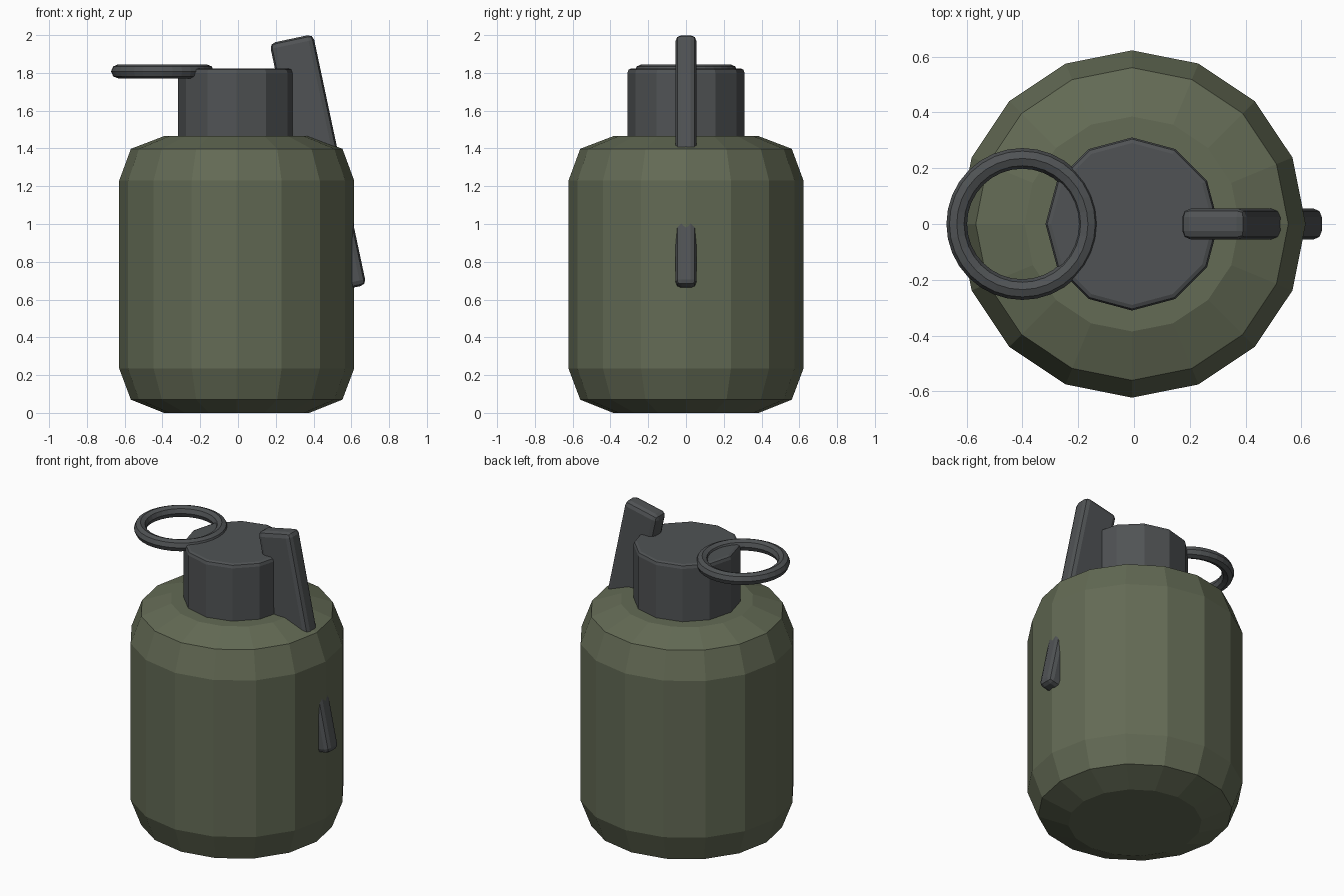
import bpy, bmesh, math
from mathutils import Matrix, Vector

if "Cube" in bpy.data.objects:
    bpy.data.objects.remove(bpy.data.objects["Cube"])


def material(name, rgb):
    m = bpy.data.materials.new(name)
    m.diffuse_color = (*rgb, 1)
    m.use_nodes = True
    m.node_tree.nodes["Principled BSDF"].inputs["Base Color"].default_value = m.diffuse_color
    return m


olive = material("olive green", (0.125, 0.145, 0.09))
steel = material("dark steel", (0.08, 0.086, 0.09))
CX = -0.007  # axis of the body


def finish(name, bm, mat):
    bmesh.ops.recalc_face_normals(bm, faces=bm.faces)
    me = bpy.data.meshes.new(name)
    bm.to_mesh(me)
    bm.free()
    me.materials.append(mat)
    ob = bpy.data.objects.new(name, me)
    bpy.context.collection.objects.link(ob)
    return ob


def lathe(name, profile, sides, mat):
    """Closed turned solid from (radius, height) points, flat ends."""
    bm = bmesh.new()
    rings = []
    for r, z in profile:
        angles = [math.tau * i / sides for i in range(sides)]
        rings.append([bm.verts.new((CX + r * math.cos(a), r * math.sin(a), z))
                      for a in angles])
    for lo, hi in zip(rings, rings[1:]):
        for i in range(sides):
            j = (i + 1) % sides
            bm.faces.new((lo[i], lo[j], hi[j], hi[i]))
    bm.faces.new(rings[0][::-1])
    bm.faces.new(rings[-1])
    return finish(name, bm, mat)


# Bevelled canister body
lathe("body", [(0.385, 0), (0.56, 0.07), (0.622, 0.235),
               (0.622, 1.23), (0.56, 1.398), (0.385, 1.465)], 16, olive)

# Fuse cap on the neck
lathe("fuse_cap", [(0.31, 1.44), (0.31, 1.80), (0.304, 1.817), (0.29, 1.823)],
      12, steel)

# Safety lever: bevelled bar tilted outwards, running through the body
tilt = math.radians(12)
length, depth, width = 1.357, 0.235, 0.11
rot = Matrix.Rotation(-tilt, 4, 'Y')
top_outer = Vector((0.397, 0, 2.005))
centre = top_outer - rot @ Vector((depth / 2, 0, length / 2))
bm = bmesh.new()
bmesh.ops.create_cube(bm, size=1, matrix=Matrix.Translation(centre) @ rot
                      @ Matrix.Diagonal((depth, width, length, 1)))
bmesh.ops.bevel(bm, geom=bm.edges[:], offset=0.03, segments=2,
                profile=0.5, affect='EDGES')
finish("safety_lever", bm, steel)

# Pull ring lying flat beside the cap
bpy.ops.mesh.primitive_torus_add(location=(-0.4, 0, 1.808), major_segments=32,
                                 minor_segments=8, major_radius=0.235,
                                 minor_radius=0.037)
ring = bpy.context.object
ring.name = "pull_ring"
ring.data.materials.append(steel)
